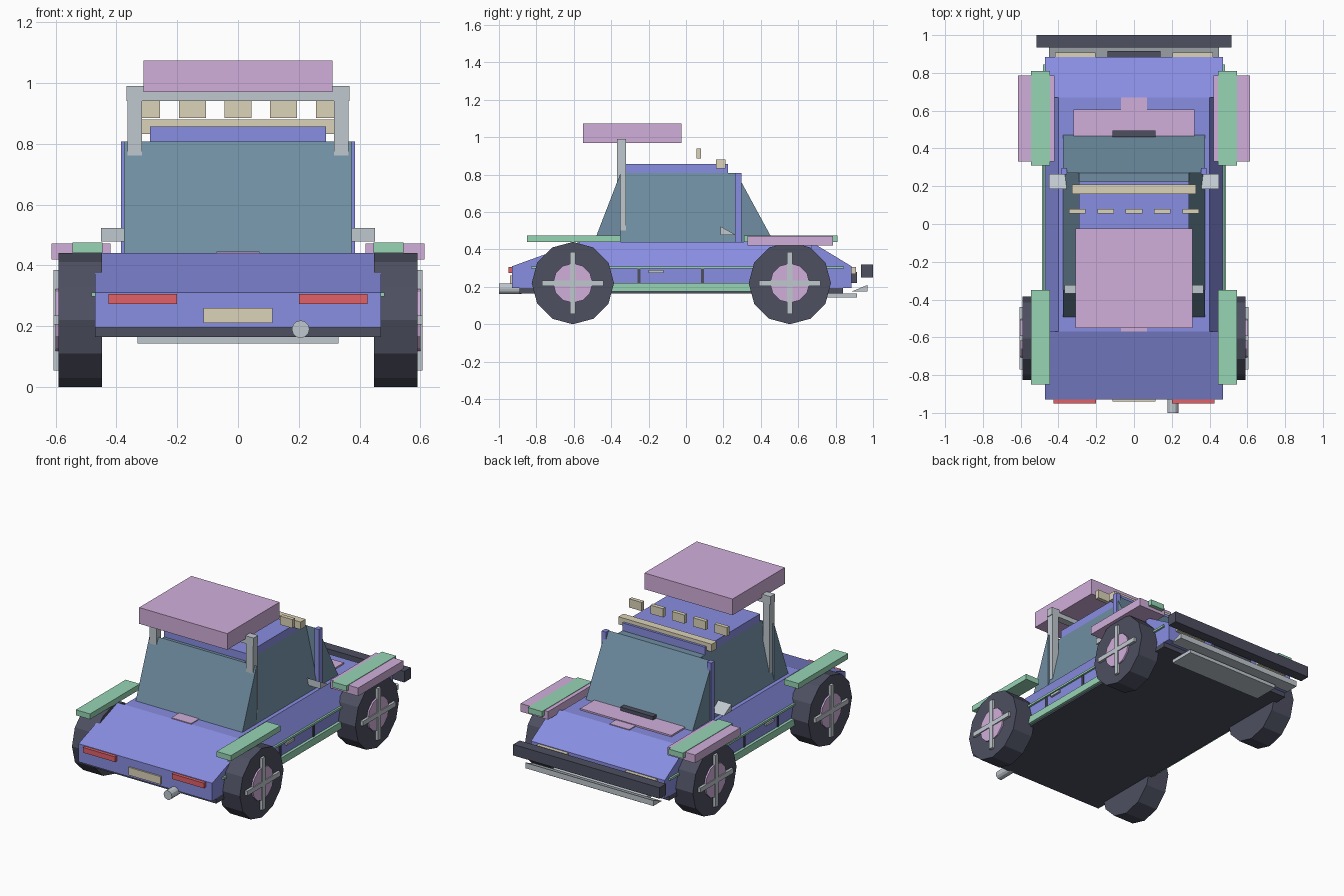
import bpy, bmesh, math
from mathutils import Vector

if "Cube" in bpy.data.objects:
    bpy.data.objects.remove(bpy.data.objects["Cube"])

COL = {
    'blue': (.25, .27, .76), 'glass': (.16, .27, .36), 'pink': (.64, .43, .71),
    'green': (.31, .66, .46), 'dark': (.075, .08, .12), 'metal': (.53, .58, .62),
    'cream': (.71, .65, .48), 'red': (.75, .12, .14),
}
MATS = {}
for key, c in COL.items():
    MATS[key] = bpy.data.materials.new(key)
    MATS[key].diffuse_color = (*c, 1)


def prism(name, color, axis, pts, lo, hi):
    """Extrude a 2D outline along x (points are y,z) or y (points are x,z)."""
    def place(p, t):
        return (t, p[0], p[1]) if axis == 'x' else (p[0], t, p[1])
    bm = bmesh.new()
    a = [bm.verts.new(place(p, lo)) for p in pts]
    b = [bm.verts.new(place(p, hi)) for p in pts]
    bm.faces.new(a)
    bm.faces.new(b[::-1])
    n = len(pts)
    for i in range(n):
        bm.faces.new((a[i], b[i], b[(i + 1) % n], a[(i + 1) % n]))
    bmesh.ops.recalc_face_normals(bm, faces=bm.faces)
    me = bpy.data.meshes.new(name)
    bm.to_mesh(me)
    bm.free()
    me.materials.append(MATS[color])
    ob = bpy.data.objects.new(name, me)
    bpy.context.collection.objects.link(ob)
    return ob


def box(name, color, x0, x1, y0, y1, z0, z1):
    return prism(name, color, 'x', [(y0, z0), (y1, z0), (y1, z1), (y0, z1)], x0, x1)


def pair(name, color, x0, x1, *rest):
    """A box on each side of the car."""
    box(name + '_right', color, x0, x1, *rest)
    box(name + '_left', color, -x1, -x0, *rest)


def ngon(n, r, cy, cz):
    return [(cy + r * math.sin(2 * math.pi * i / n), cz + r * math.cos(2 * math.pi * i / n))
            for i in range(n)]


# body: shouldered middle with wedge-shaped ends
prism('body_middle', 'blue', 'y',
      [(-.47, .195), (.47, .195), (.47, .31), (.40, .44), (-.40, .44), (-.47, .31)], -.57, .67)
prism('body_tail', 'blue', 'x', [(-.93, .195), (-.57, .195), (-.57, .44), (-.93, .31)], -.47, .47)
prism('body_nose', 'blue', 'x', [(.67, .195), (.885, .195), (.885, .31), (.67, .44)], -.47, .47)
box('chassis', 'dark', -.47, .47, -.89, .84, .165, .2)

# cabin: sloped sides, full-width glass ramps, roof and pillars
prism('cabin_glass', 'glass', 'y', [(-.375, .44), (.375, .44), (.29, .808), (-.29, .808)], -.35, .27)
prism('rear_glass', 'glass', 'x', [(-.492, .44), (-.35, .44), (-.35, .808)], -.375, .375)
prism('windscreen', 'glass', 'x', [(.47, .44), (.27, .44), (.27, .808)], -.375, .375)
box('roof', 'blue', -.29, .29, -.33, .225, .8, .857)
pair('pillar', 'blue', .355, .385, .262, .297, .44, .808)

# stripe, hood panel and vent
box('center_stripe', 'pink', -.07, .07, -.57, .67, .43, .445)
box('hood_panel', 'pink', -.32, .32, .42, .605, .43, .45)
box('hood_vent', 'dark', -.115, .115, .46, .495, .44, .472)

# side trim, skirts, door gaps, handles
pair('side_trim', 'green', .46, .482, -.83, .845, .297, .31)
pair('side_skirt', 'green', .46, .488, -.45, .43, .175, .22)
for y in (-.25, .087):
    pair('door_gap', 'dark', .46, .475, y - .008, y + .008, .22, .3)
pair('door_handle', 'metal', .46, .483, -.2, -.12, .275, .29)

# fenders
pair('rear_fender', 'green', .445, .545, -.85, -.35, .44, .475)
pair('front_fender', 'green', .445, .545, .31, .81, .44, .475)
pair('front_flare', 'pink', .42, .613, .33, .785, .42, .472)

# mirrors
for s, side in ((1, 'right'), (-1, 'left')):
    prism('mirror_' + side, 'metal', 'x', [(.185, .478), (.265, .478), (.185, .523)],
          *sorted((s * .355, s * .45)))

# wheels with hubs and crossed spokes
for end, cy in (('rear', -.605), ('front', .555)):
    for s, side in ((1, 'right'), (-1, 'left')):
        tag = f'{end}_{side}'
        prism('tyre_' + tag, 'dark', 'x', ngon(12, .22, cy, .22), *sorted((s * .447, s * .59)))
        prism('hub_' + tag, 'pink', 'x', ngon(12, .106, cy, .22), *sorted((s * .58, s * .6)))
        xs = sorted((s * .58, s * .606))
        box('spoke_upright_' + tag, 'metal', *xs, cy - .015, cy + .015, .055, .385)
        box('spoke_level_' + tag, 'metal', *xs, cy - .165, cy + .165, .205, .235)

# roof wing on posts
box('wing', 'pink', -.31, .31, -.55, -.025, .97, 1.073)
box('wing_crossbar', 'metal', -.367, .367, -.368, -.322, .94, .99)
pair('wing_post', 'metal', .315, .363, -.368, -.322, .5, .985)

# roof lights
box('light_bar', 'cream', -.328, .328, .16, .21, .832, .88)
for i in range(-2, 3):
    box('roof_light', 'cream', i * .15 - .044, i * .15 + .044, .055, .08, .885, .94)

# tail
pair('tail_light', 'red', .2, .425, -.95, -.92, .273, .306)
box('rear_plate', 'cream', -.113, .113, -.94, -.92, .21, .26)
prism('exhaust', 'metal', 'y', ngon(12, .029, .206, .19), -1.0, -.88)

# nose: lamps, grille, bumper and splitter
pair('headlight', 'cream', .205, .418, .87, .908, .268, .306)
box('grille', 'dark', -.14, .14, .87, .915, .22, .28)
box('bumper', 'dark', -.515, .515, .935, 1.0, .25, .32)
prism('lower_lip', 'metal', 'x', [(.885, .175), (.97, .175), (.97, .21)], -.45, .45)
box('splitter', 'metal', -.33, .33, .75, .915, .143, .165)

for m in bpy.data.materials:
    if m.users and not m.is_grease_pencil:
        m.use_nodes = True
        m.node_tree.nodes["Principled BSDF"].inputs["Base Color"].default_value = m.diffuse_color
